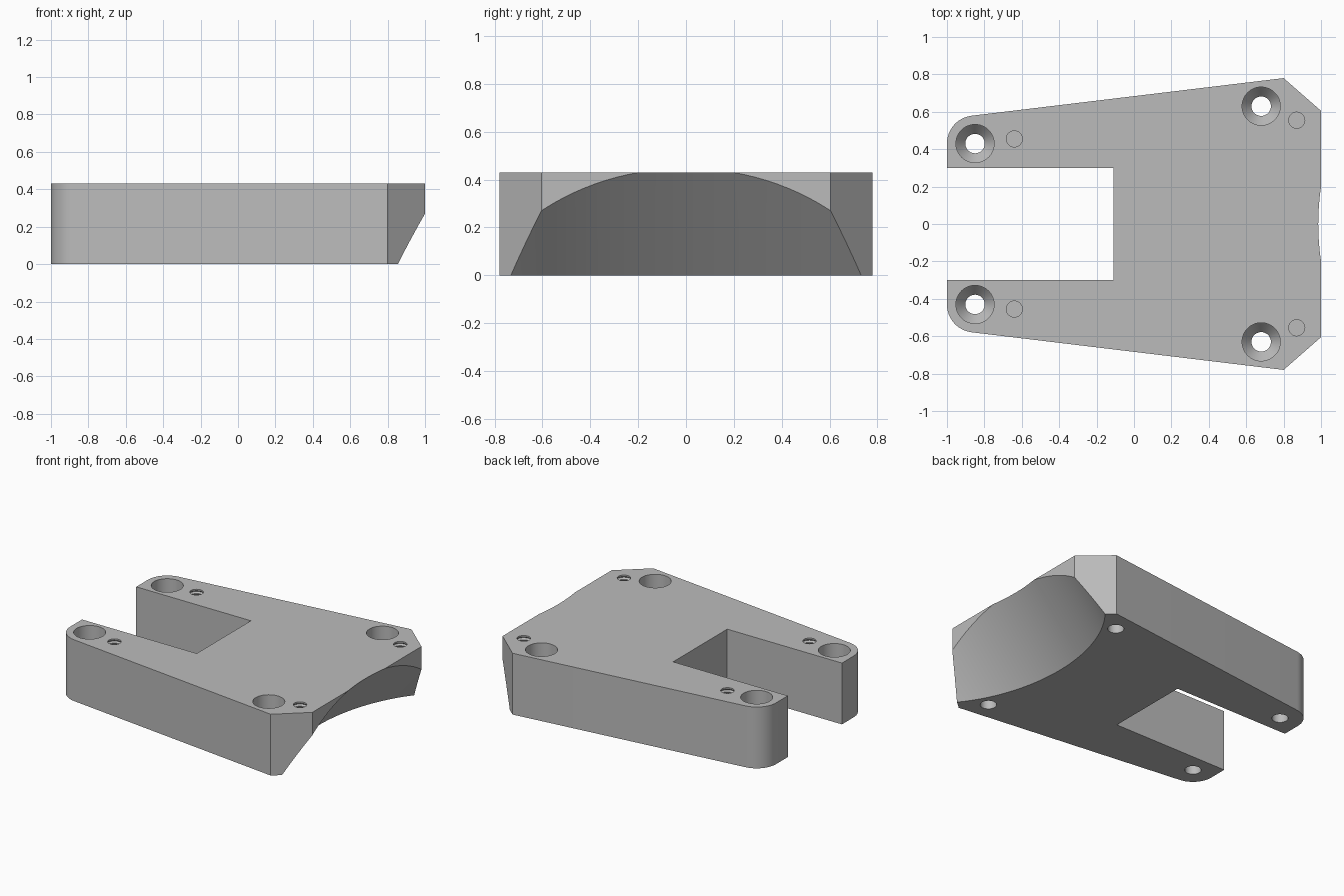
import bpy, bmesh, math

if "Cube" in bpy.data.objects:
    bpy.data.objects.remove(bpy.data.objects["Cube"])

HEIGHT = 0.43
grey = bpy.data.materials.new("plain grey")
grey.diffuse_color = (0.5, 0.5, 0.5, 1)
grey.use_nodes = True
grey.node_tree.nodes["Principled BSDF"].inputs["Base Color"].default_value = grey.diffuse_color


def loft(name, rings):
    """Solid through a stack of matching closed rings, capped at both ends."""
    bm = bmesh.new()
    loops = [[bm.verts.new(p) for p in ring] for ring in rings]
    n = len(loops[0])
    for a, b in zip(loops, loops[1:]):
        for i in range(n):
            j = (i + 1) % n
            bm.faces.new((a[i], a[j], b[j], b[i]))
    bm.faces.new(loops[0][::-1])
    bm.faces.new(loops[-1])
    bmesh.ops.recalc_face_normals(bm, faces=bm.faces)
    mesh = bpy.data.meshes.new(name)
    bm.to_mesh(mesh)
    bm.free()
    mesh.materials.append(grey)
    ob = bpy.data.objects.new(name, mesh)
    bpy.context.collection.objects.link(ob)
    return ob


def ellipse(cx, cy, z, rx, ry, n):
    return [(cx + rx * math.cos(2 * math.pi * i / n),
             cy + ry * math.sin(2 * math.pi * i / n), z) for i in range(n)]


def lathe(name, cx, cy, profile, n):
    return loft(name, [ellipse(cx, cy, z, r, r, n) for r, z in profile])


def cut(body, cutter):
    mod = body.modifiers.new(cutter.name, 'BOOLEAN')
    mod.operation = 'DIFFERENCE'
    mod.solver = 'EXACT'
    mod.object = cutter
    bpy.context.view_layer.objects.active = body
    bpy.ops.object.modifier_apply(modifier=mod.name)
    bpy.data.objects.remove(cutter)


# Forked plate: half outline mirrored across y = 0
half = [(1, 0.605), (0.8, 0.78)]
for i in range(13):
    a = math.radians(97 + 83 * i / 12)
    half.append((-0.85 + 0.15 * math.cos(a), 0.43 + 0.15 * math.sin(a)))
half += [(-1, 0.30), (-0.11, 0.30)]
outline = half + [(x, -y) for x, y in reversed(half)]
plate = loft("mounting_plate", [[(x, y, z) for x, y in outline] for z in (0, HEIGHT)])

# Slanted concave scoop under the wide end
slope = 0.37 / HEIGHT
scoop = loft("scoop_cutter", [ellipse(0.615 + slope * z + 0.75, 0, z, 0.75, 1.0, 128)
                              for z in (-0.2, 0.65)])
cut(plate, scoop)

# Counterbored screw holes
bore = [(0.052, -0.1), (0.052, 0.10), (0.102, 0.16), (0.102, 0.6)]
# Threaded blind holes: ridged profile
thread = [(0.043, 0.27)]
for i in range(6):
    z = 0.28 + 0.024 * i
    thread += [(0.043, z), (0.053, z + 0.010), (0.043, z + 0.020)]
thread.append((0.043, 0.5))

for side in (1, -1):
    for x, y in ((-0.85, 0.43), (0.68, 0.63)):
        cut(plate, lathe("bore_cutter", x, side * y, bore, 48))
    for x, y in ((-0.64, 0.455), (0.87, 0.555)):
        cut(plate, lathe("thread_cutter", x, side * y, thread, 32))

# Smooth the curved walls, keep the edges crisp
bpy.ops.object.select_all(action='DESELECT')
plate.select_set(True)
bpy.context.view_layer.objects.active = plate
bpy.ops.object.shade_smooth_by_angle(angle=math.radians(25))
